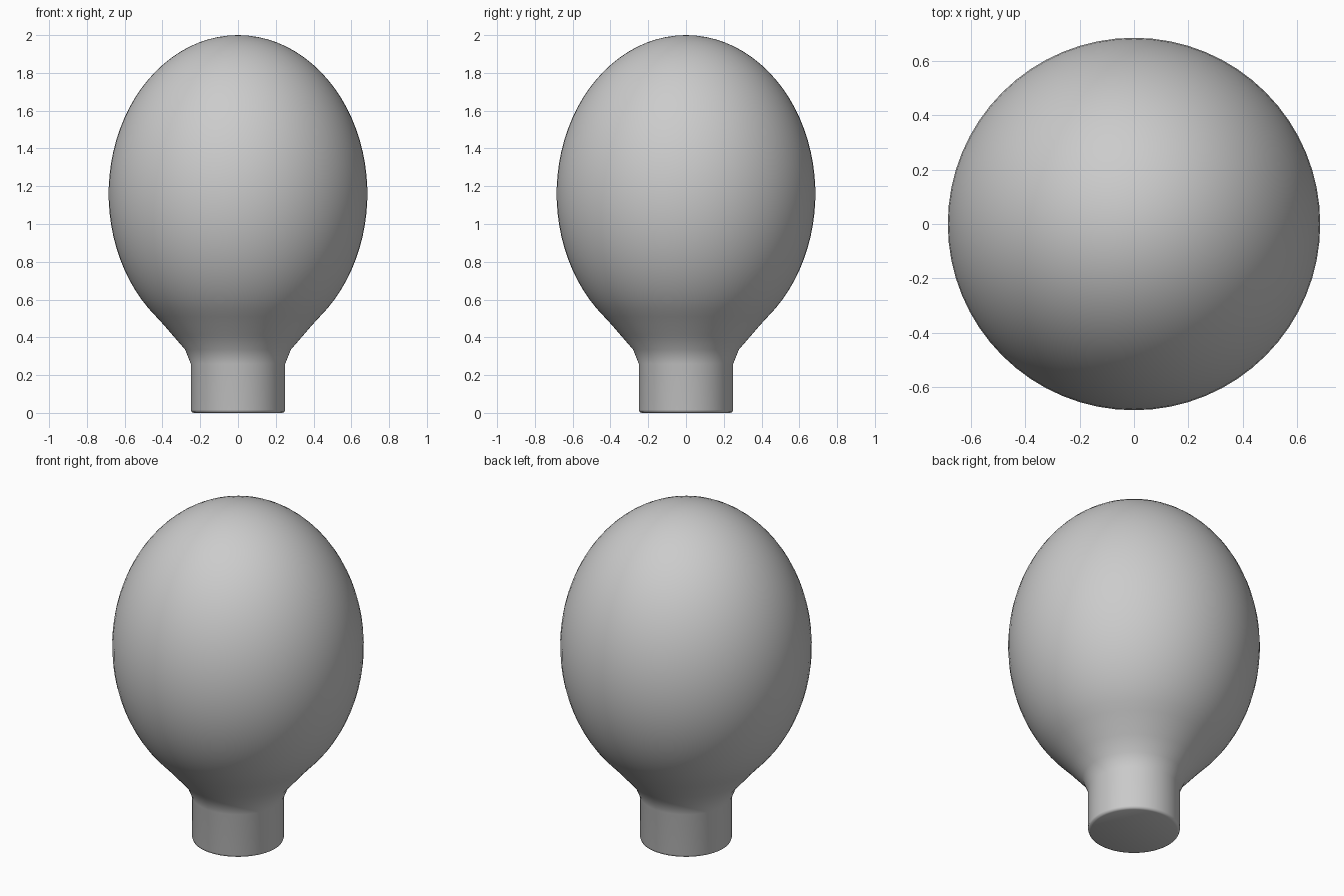
import bpy, bmesh, math

if "Cube" in bpy.data.objects:
    bpy.data.objects.remove(bpy.data.objects["Cube"])

SEGMENTS = 64


def lathe(name, profile):
    """Revolve (radius, height) points around z; both ends lie closed on the axis."""
    bm = bmesh.new()
    verts = [bm.verts.new((r, 0, z)) for r, z in profile]
    edges = [bm.edges.new(pair) for pair in zip(verts, verts[1:])]
    bmesh.ops.spin(bm, geom=verts + edges, axis=(0, 0, 1), cent=(0, 0, 0),
                   angle=math.tau, steps=SEGMENTS, use_duplicate=False)
    bmesh.ops.remove_doubles(bm, verts=bm.verts, dist=0.0005)
    bmesh.ops.recalc_face_normals(bm, faces=bm.faces)
    mesh = bpy.data.meshes.new(name)
    bm.to_mesh(mesh)
    bm.free()
    obj = bpy.data.objects.new(name, mesh)
    bpy.context.collection.objects.link(obj)
    bpy.context.view_layer.objects.active = obj
    obj.select_set(True)
    bpy.ops.object.shade_smooth_by_angle(angle=math.radians(50))
    return obj


# Cylindrical neck with a small rounded rim, flaring out towards the globe
neck = [(0, 0), (0.235, 0), (0.246, 0.005), (0.25, 0.016), (0.25, 0.26),
        (0.28, 0.335), (0.345, 0.41), (0.395, 0.468)]

# Egg-shaped globe: upright ellipse from just above the flare to the top
CENTRE, WIDE, TALL = 1.16, 0.685, 0.84
STEPS = 32
start = math.asin((0.51 - CENTRE) / TALL)
angles = [start + (math.pi / 2 - start) * i / STEPS for i in range(STEPS)]
globe = [(WIDE * math.cos(a), CENTRE + TALL * math.sin(a)) for a in angles]

lathe("bulb", neck + globe + [(0, 2)])
